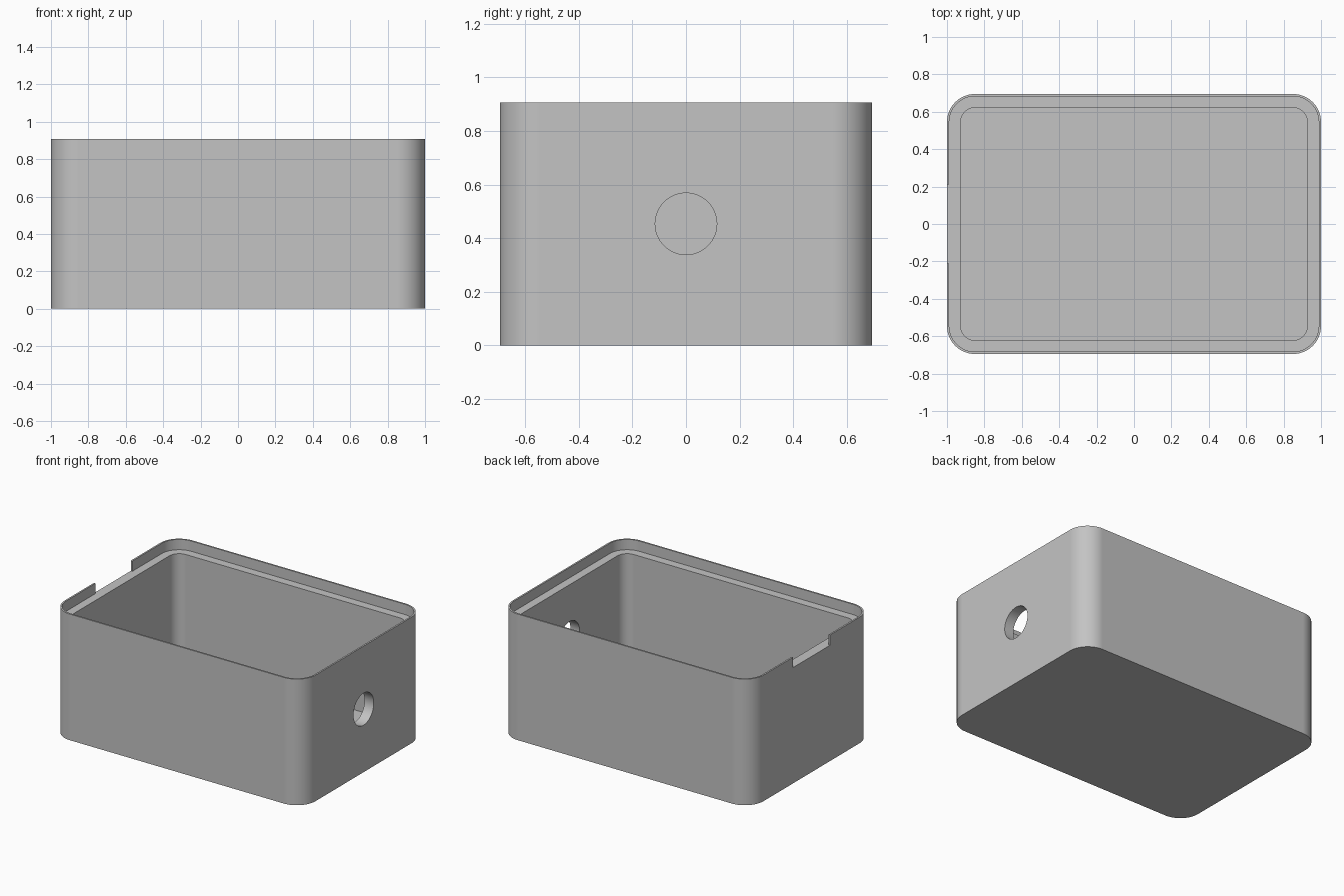
import bpy, bmesh
from math import sin, cos, pi, radians
from mathutils import Matrix, Vector

default = bpy.data.objects.get("Cube")
if default:
    bpy.data.objects.remove(default, do_unlink=True)

# Main dimensions
HALF_X, HALF_Y, HEIGHT, RADIUS = 1.0, 0.695, 0.907, 0.15
WALL, LIP = 0.073, 0.012
LEDGE_Z, FLOOR_Z = HEIGHT - 0.074, 0.075
CORNER_STEPS = 16

grey = bpy.data.materials.new("plain grey")
grey.use_nodes = True
colour = (0.55, 0.55, 0.55, 1)
grey.diffuse_color = colour
grey.node_tree.nodes["Principled BSDF"].inputs["Base Color"].default_value = colour


def make_object(name, bm):
    bmesh.ops.recalc_face_normals(bm, faces=bm.faces)
    mesh = bpy.data.meshes.new(name)
    bm.to_mesh(mesh)
    bm.free()
    mesh.materials.append(grey)
    obj = bpy.data.objects.new(name, mesh)
    bpy.context.collection.objects.link(obj)
    return obj


def rounded_ring(bm, inset, z):
    """Rounded rectangle of vertices, inset from the outer wall."""
    r = RADIUS - inset
    ring = []
    for i, (sx, sy) in enumerate([(1, 1), (-1, 1), (-1, -1), (1, -1)]):
        for k in range(CORNER_STEPS + 1):
            a = (i + k / CORNER_STEPS) * pi / 2
            ring.append(bm.verts.new((sx * (HALF_X - RADIUS) + r * cos(a),
                                      sy * (HALF_Y - RADIUS) + r * sin(a), z)))
    return ring


# Open box: outer wall, thin lip, ledge, cavity and floor
bm = bmesh.new()
profile = [(0, 0), (0, HEIGHT), (LIP, HEIGHT), (LIP, LEDGE_Z),
           (WALL, LEDGE_Z), (WALL, FLOOR_Z)]
rings = [rounded_ring(bm, inset, z) for inset, z in profile]
for low, high in zip(rings, rings[1:]):
    for i in range(len(low)):
        j = (i + 1) % len(low)
        bm.faces.new((low[i], low[j], high[j], high[i]))
bm.faces.new(rings[0])
bm.faces.new(rings[-1])
box = make_object("box_body", bm)

# Round hole through the right-hand end wall
bm = bmesh.new()
bmesh.ops.create_cone(bm, cap_ends=True, segments=64, radius1=0.115, radius2=0.115, depth=0.3,
                      matrix=Matrix.Translation((HALF_X, 0, HEIGHT / 2))
                      @ Matrix.Rotation(pi / 2, 4, "Y"))
hole_cutter = make_object("hole_cutter", bm)

# Notch in the lip of the opposite end, down to the ledge
bm = bmesh.new()
bmesh.ops.create_cube(bm, size=2)
for v in bm.verts:
    v.co = Vector((-1.1 if v.co.x < 0 else -0.96, v.co.y * 0.21,
                   LEDGE_Z if v.co.z < 0 else HEIGHT + 0.1))
notch_cutter = make_object("notch_cutter", bm)

bpy.ops.object.select_all(action="DESELECT")
box.select_set(True)
bpy.context.view_layer.objects.active = box
for cutter in (hole_cutter, notch_cutter):
    mod = box.modifiers.new(cutter.name, "BOOLEAN")
    mod.operation = "DIFFERENCE"
    mod.solver = "EXACT"
    mod.object = cutter
    bpy.ops.object.modifier_apply(modifier=mod.name)
    bpy.data.objects.remove(cutter, do_unlink=True)

# Smooth corners, crisp edges, even shading on the flat walls
bpy.ops.object.shade_smooth_by_angle(angle=radians(30))
weighted = box.modifiers.new("flat_walls", "WEIGHTED_NORMAL")
weighted.keep_sharp = True
